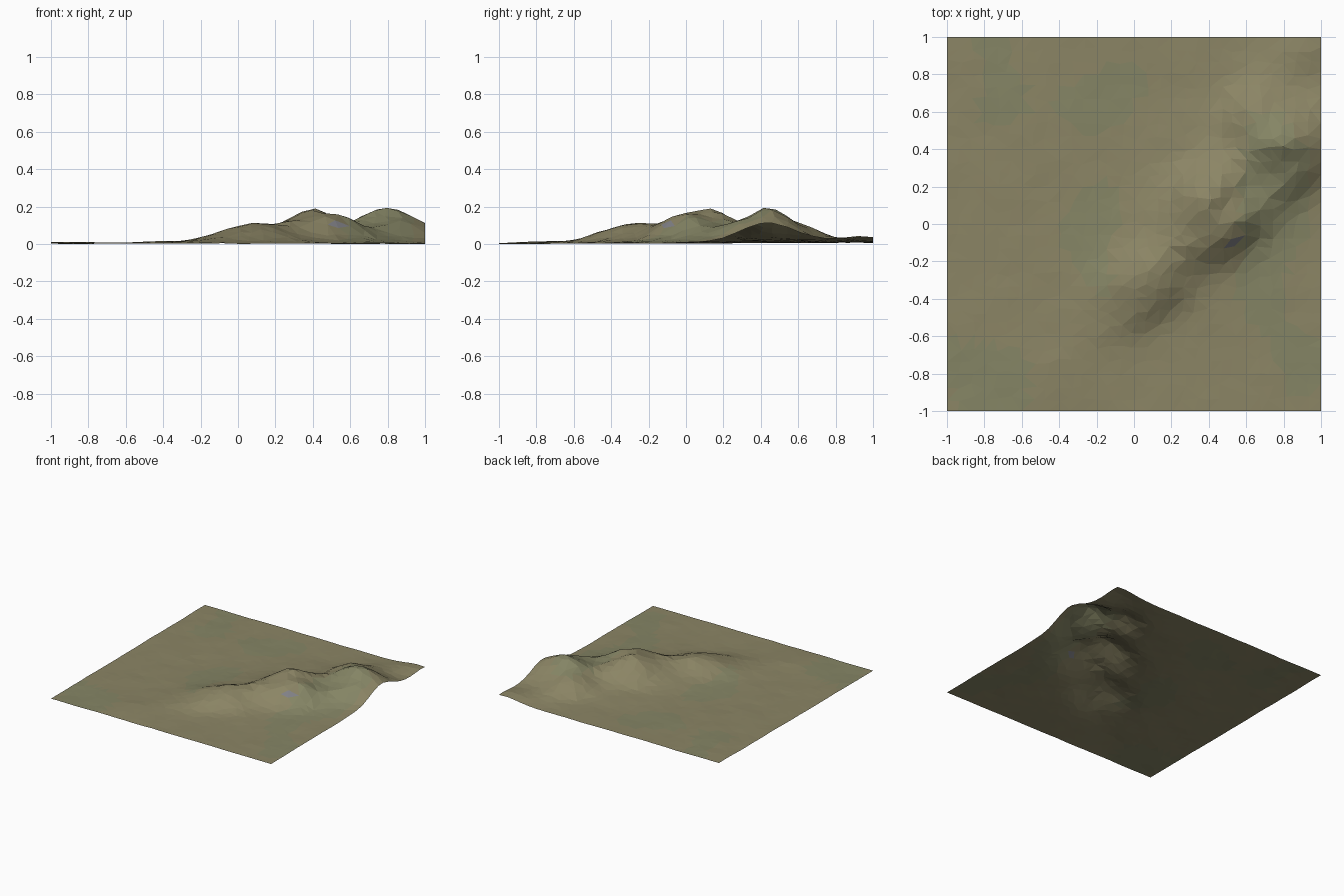
import bpy, bmesh, math, random
from mathutils import Vector, noise

if "Cube" in bpy.data.objects:
    bpy.data.objects.remove(bpy.data.objects["Cube"])

random.seed(4)
N = 30

# hills: centre x, centre y, height, length, width, angle in degrees
HILLS = [
    (0.50, 0.18, 0.050, 0.50, 0.22, 42),   # broad mass
    (0.38, 0.14, 0.125, 0.15, 0.10, 40),   # first peak
    (0.52, -0.03, 0.105, 0.13, 0.08, 38),  # its southern shoulder
    (0.77, 0.46, 0.120, 0.15, 0.10, 35),   # second peak
    (0.92, 0.42, 0.060, 0.14, 0.09, 35),   # edge crest
    (0.62, 0.62, 0.070, 0.12, 0.08, 40),   # northern shoulder
    (0.85, 0.24, 0.050, 0.20, 0.07, 35),   # eastern spur
    (0.03, -0.30, 0.072, 0.17, 0.11, 35),  # low foothill
    (0.12, -0.42, 0.030, 0.14, 0.06, 35),  # southern foothill
    (0.25, -0.13, 0.045, 0.13, 0.08, 40),  # saddle
    (0.92, 0.93, 0.030, 0.14, 0.09, 20),   # corner rise
    (-0.35, -0.75, 0.012, 0.20, 0.10, 35), # low swell
]


def height(x, y):
    z = 0.008 + 0.007 * (y + 1) / 2
    for cx, cy, h, a, b, deg in HILLS:
        t = math.radians(deg)
        u = (x - cx) * math.cos(t) + (y - cy) * math.sin(t)
        v = (y - cy) * math.cos(t) - (x - cx) * math.sin(t)
        z += h * math.exp(-0.5 * ((u / a) ** 2 + (v / b) ** 2))
    rough = noise.fractal(Vector((x * 5, y * 5, 3.3)), 1.0, 2.0, 3)
    return max(0.0, z + rough * (0.003 + 0.07 * z))


def paint(name, color):
    m = bpy.data.materials.new(name)
    m.diffuse_color = (*color, 1)
    m.use_nodes = True
    m.node_tree.nodes["Principled BSDF"].inputs["Base Color"].default_value = m.diffuse_color
    return m


# irregular triangulated sheet
bm = bmesh.new()
bmesh.ops.create_grid(bm, x_segments=N, y_segments=N, size=1)
cell = 2 / N
for v in bm.verts:
    x, y = v.co.x, v.co.y
    if abs(x) < 0.999:
        x += random.uniform(-0.25, 0.25) * cell
    if abs(y) < 0.999:
        y += random.uniform(-0.25, 0.25) * cell
    v.co = (x, y, height(x, y))
low = min(v.co.z for v in bm.verts)
for v in bm.verts:
    v.co.z -= low
bmesh.ops.triangulate(bm, faces=bm.faces[:], quad_method='SHORT_EDGE')

# grass on gentle faces, rock on the steep high ones
bm.normal_update()
for f in bm.faces:
    c = f.calc_center_median()
    if f.normal.z < 0.75 and c.z > 0.09:
        f.material_index = 2
    elif noise.noise(Vector((c.x * 2, c.y * 2, 9))) > 0.25:
        f.material_index = 1

mesh = bpy.data.meshes.new("terrain")
bm.to_mesh(mesh)
bm.free()
for m in (paint("dry_grass", (0.26, 0.235, 0.13)),
          paint("green_grass", (0.235, 0.235, 0.13)),
          paint("rock", (0.22, 0.22, 0.24))):
    mesh.materials.append(m)
bpy.context.collection.objects.link(bpy.data.objects.new("terrain", mesh))
